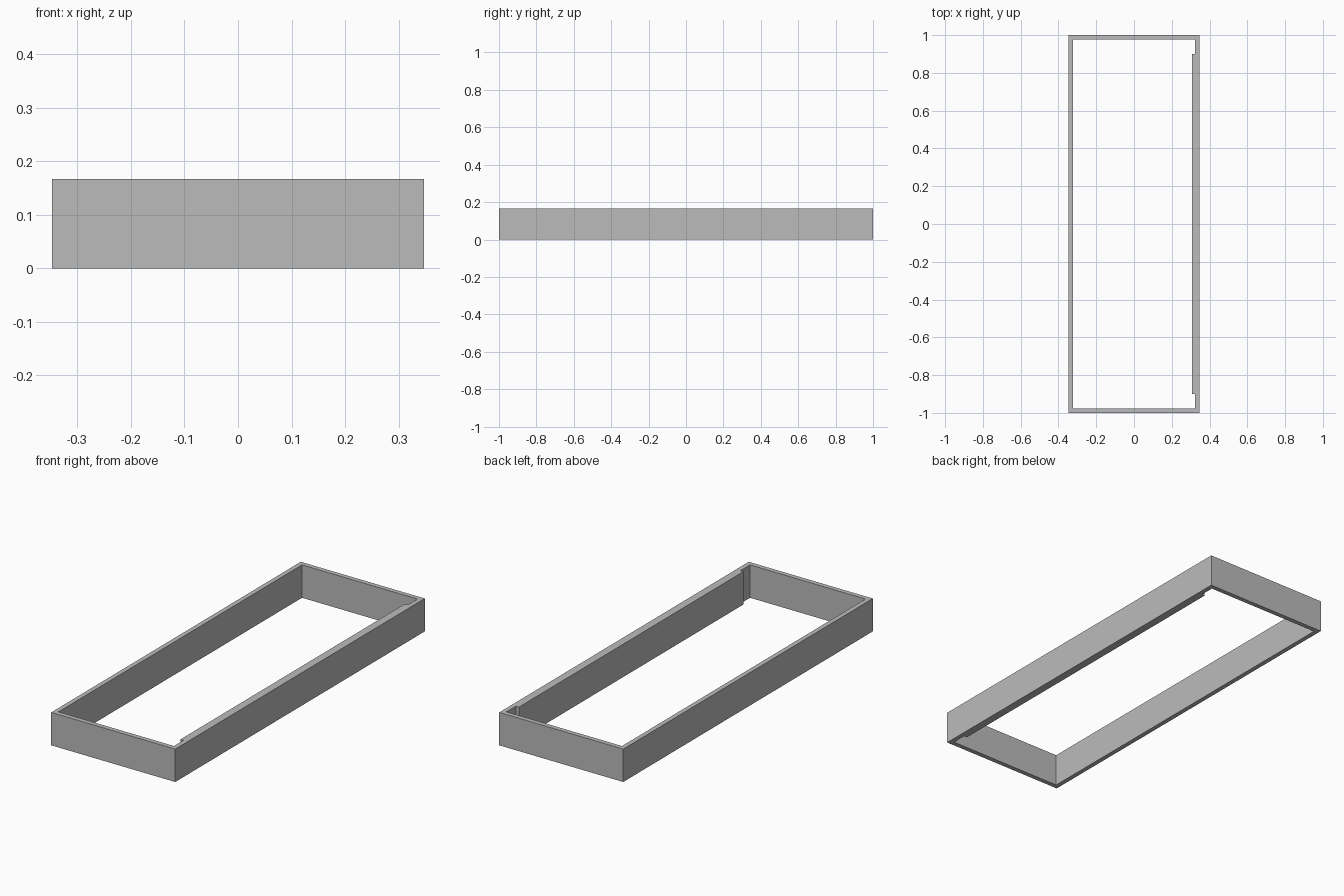
import bpy

cube = bpy.data.objects.get("Cube")
if cube:
    bpy.data.objects.remove(cube, do_unlink=True)

HALF_X, HALF_Y, HEIGHT = 0.348, 1.0, 0.167
WALL = 0.024          # wall thickness
STRIP = 0.017         # how far the inner strip stands out
STRIP_HALF_Y = 0.9

# Material
grey = bpy.data.materials.new("plain grey")
grey.use_nodes = True
colour = (0.5, 0.5, 0.5, 1.0)
grey.diffuse_color = colour
grey.node_tree.nodes["Principled BSDF"].inputs["Base Color"].default_value = colour

# Plan of the frame: outer rectangle, and an opening narrowed by the strip on the left wall
ix, iy, sx, sy = HALF_X - WALL, HALF_Y - WALL, HALF_X - WALL - STRIP, STRIP_HALF_Y
outer = [(-HALF_X, -HALF_Y), (HALF_X, -HALF_Y), (HALF_X, HALF_Y), (-HALF_X, HALF_Y)]
opening = [(-ix, -iy), (ix, -iy), (ix, -sy), (sx, -sy),
           (sx, sy), (ix, sy), (ix, iy), (-ix, iy)]

plan = bpy.data.curves.new("frame_plan", "CURVE")
plan.dimensions = "2D"
plan.fill_mode = "BOTH"
plan.extrude = HEIGHT / 2
for loop in (outer, opening):
    spline = plan.splines.new("POLY")
    spline.points.add(len(loop) - 1)
    for point, (x, y) in zip(spline.points, loop):
        point.co = (x, y, 0, 1)
    spline.use_cyclic_u = True

# Extruded frame, turned into a welded mesh
frame = bpy.data.objects.new("frame", plan)
bpy.context.collection.objects.link(frame)
frame.location.z = HEIGHT / 2
bpy.context.view_layer.objects.active = frame
frame.select_set(True)
bpy.ops.object.convert(target="MESH")
frame = bpy.context.object
frame.name = "frame"
bpy.ops.object.mode_set(mode="EDIT")
bpy.ops.mesh.select_all(action="SELECT")
bpy.ops.mesh.remove_doubles(threshold=0.0001)
bpy.ops.mesh.normals_make_consistent(inside=False)
bpy.ops.object.mode_set(mode="OBJECT")
bpy.ops.object.shade_flat()
frame.data.materials.clear()
frame.data.materials.append(grey)
